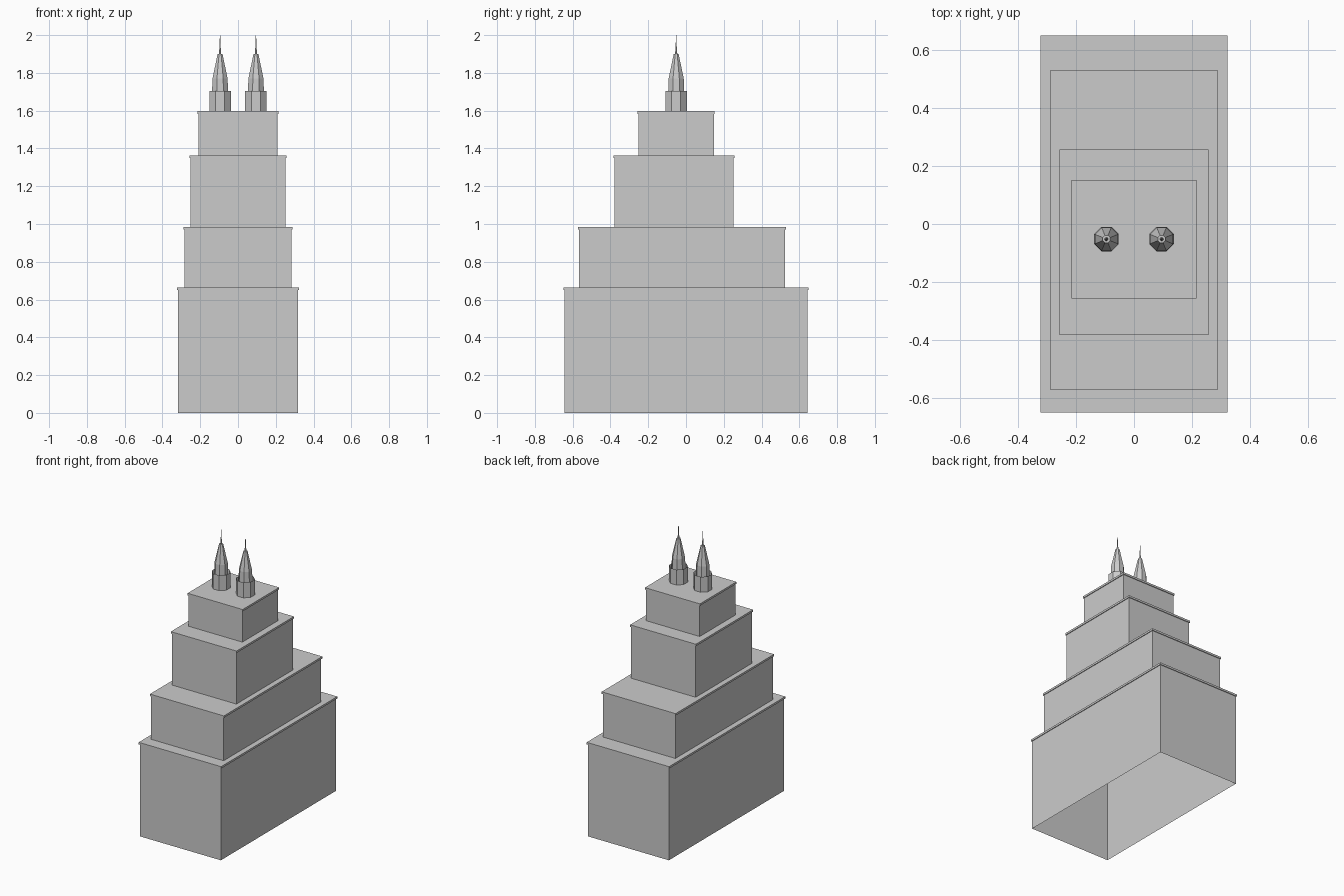
import bpy
import bmesh
from math import pi, cos, sin

old = bpy.data.objects.get("Cube")
if old:
    bpy.data.objects.remove(old, do_unlink=True)

GREY = (0.6, 0.6, 0.6, 1.0)
stone = bpy.data.materials.new("stone grey")
stone.use_nodes = True
stone.diffuse_color = GREY
stone.node_tree.nodes["Principled BSDF"].inputs["Base Color"].default_value = GREY


def loft(name, loops, cap_top=True):
    """Skin a stack of matching point loops; the bottom stays open."""
    bm = bmesh.new()
    rings = [[bm.verts.new(p) for p in loop] for loop in loops]
    for low, high in zip(rings, rings[1:]):
        for i in range(len(low)):
            j = (i + 1) % len(low)
            bm.faces.new((low[i], low[j], high[j], high[i]))
    if cap_top:
        bm.faces.new(rings[-1])
    mesh = bpy.data.meshes.new(name)
    bm.to_mesh(mesh)
    bm.free()
    mesh.materials.append(stone)
    obj = bpy.data.objects.new(name, mesh)
    bpy.context.collection.objects.link(obj)
    return obj


def rectangle(half_x, front, back, z, grow=0.0):
    x, f, b = half_x + grow, front - grow, back + grow
    return [(-x, f, z), (x, f, z), (x, b, z), (-x, b, z)]


def octagon(x, y, apothem, z):
    r = apothem / cos(pi / 8)
    angles = [pi / 8 + k * pi / 4 for k in range(8)]
    return [(x + r * cos(a), y + r * sin(a), z) for a in angles]


# Stepped tiers, each with a thin overhanging cornice
LIP, LIP_HEIGHT = 0.005, 0.014
tiers = [  # name, half width, front y, back y, top z
    ("base_tier", 0.317, -0.644, 0.644, 0.665),
    ("second_tier", 0.284, -0.566, 0.524, 0.985),
    ("third_tier", 0.252, -0.378, 0.252, 1.363),
    ("top_tier", 0.210, -0.251, 0.147, 1.597),
]
floor = 0.0
for name, half, front, back, top in tiers:
    under = top - LIP_HEIGHT
    loft(name, [
        rectangle(half, front, back, floor),
        rectangle(half, front, back, under),
        rectangle(half, front, back, under, LIP),
        rectangle(half, front, back, top, LIP),
    ])
    floor = top

# Twin spires: open octagonal collar, tapering spire and needle
SPIRE_Y = -0.052
spire_profile = [(0.042, floor), (0.042, 1.705), (0.040, 1.77), (0.013, 1.90)]
needle_profile = [(0.006, 1.90), (0.003, 1.94), (0.001, 2.0)]
for side, x in (("left", 0.095), ("right", -0.095)):
    loft(side + "_spire_collar",
         [octagon(x, SPIRE_Y, 0.057, z) for z in (floor, 1.705)], cap_top=False)
    loft(side + "_spire", [octagon(x, SPIRE_Y, r, z) for r, z in spire_profile])
    loft(side + "_needle", [octagon(x, SPIRE_Y, r, z) for r, z in needle_profile])
